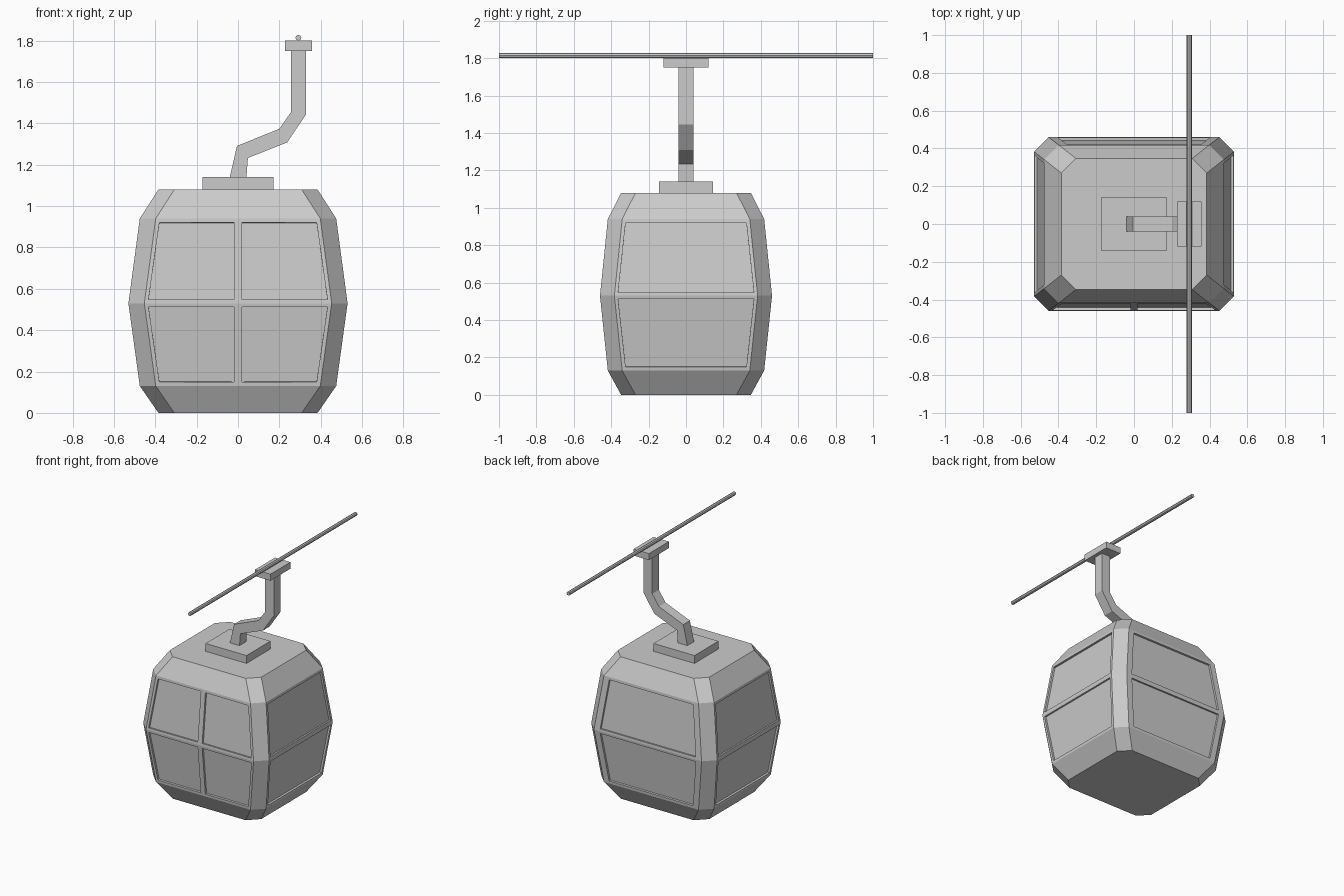
import bpy
import bmesh
from mathutils import Matrix

default_cube = bpy.data.objects.get("Cube")
if default_cube:
    bpy.data.objects.remove(default_cube, do_unlink=True)

GREY = (0.6, 0.6, 0.6, 1.0)
grey = bpy.data.materials.new("light_grey")
grey.use_nodes = True
grey.diffuse_color = GREY
grey.node_tree.nodes["Principled BSDF"].inputs["Base Color"].default_value = GREY


def finish(name, bm):
    """Turn a bmesh into a flat-shaded object."""
    bmesh.ops.recalc_face_normals(bm, faces=bm.faces[:])
    mesh = bpy.data.meshes.new(name)
    bm.to_mesh(mesh)
    bm.free()
    mesh.materials.append(grey)
    obj = bpy.data.objects.new(name, mesh)
    bpy.context.collection.objects.link(obj)
    return obj


def box(name, centre, size):
    bm = bmesh.new()
    matrix = Matrix.Translation(centre) @ Matrix.Diagonal((*size, 1))
    bmesh.ops.create_cube(bm, size=1, matrix=matrix)
    return finish(name, bm)


def chamfered_ring(bm, hx, hy, z, cut=0.077):
    """Rectangle with cut corners; the front edge has a middle point for the mullion."""
    right = [(hx - cut, -hy), (hx, cut - hy), (hx, hy - cut), (hx - cut, hy)]
    left = [(-x, y) for x, y in reversed(right)]
    return [bm.verts.new((x, y, z)) for x, y in [(0, -hy)] + right + left]


# Cabin: stacked chamfered rings, with recessed window panes
bm = bmesh.new()
levels = [(0.385, 0.347, 0), (0.475, 0.418, 0.13), (0.53, 0.46, 0.53),
          (0.475, 0.418, 0.94), (0.385, 0.347, 1.08)]
rings = [chamfered_ring(bm, *level) for level in levels]
bm.faces.new(rings[0][::-1])
bm.faces.new(rings[-1])
windows = []
for row, (low, high) in enumerate(zip(rings, rings[1:])):
    for i in range(len(low)):
        j = (i + 1) % len(low)
        face = bm.faces.new((low[i], low[j], high[j], high[i]))
        face.normal_update()
        n = face.normal
        if row in (1, 2) and max(abs(n.x), abs(n.y)) > 0.9:
            windows.append(face)
bmesh.ops.inset_individual(bm, faces=windows, thickness=0.027, depth=0)
for face in windows:
    if face.normal.y > 0.9:          # back panes are a little narrower
        for v in face.verts:
            v.co.x *= 0.93
bmesh.ops.inset_individual(bm, faces=windows, thickness=0, depth=-0.015)
finish("cabin", bm)

# Roof mount
box("roof_mount", (0, 0, 1.11), (0.345, 0.288, 0.06))

# Hanger arm: cranked profile given thickness along y
left_edge = [(-0.042, 1.13), (-0.005, 1.291), (0.2, 1.374), (0.257, 1.456), (0.257, 1.76)]
right_edge = [(0.04, 1.13), (0.048, 1.233), (0.238, 1.308), (0.33, 1.445), (0.33, 1.76)]
bm = bmesh.new()
sides = [[[bm.verts.new((x, y, z)) for x, z in edge] for edge in (left_edge, right_edge)]
         for y in (-0.04, 0.04)]
(fl, fr), (bl, br) = sides
for a, b in ((fl, fr), (fr, br), (br, bl), (bl, fl)):
    for i in range(len(a) - 1):
        bm.faces.new((a[i], b[i], b[i + 1], a[i + 1]))
for end in (0, -1):
    bm.faces.new((fl[end], fr[end], br[end], bl[end]))
finish("hanger_arm", bm)

# Cable clamp
box("cable_clamp", (0.293, 0, 1.775), (0.13, 0.24, 0.05))

# Cable
bm = bmesh.new()
bmesh.ops.create_cone(bm, cap_ends=True, segments=8, radius1=0.014, radius2=0.014, depth=2,
                      matrix=Matrix.Translation((0.292, 0, 1.814)) @ Matrix.Rotation(1.5707963, 4, "X"))
finish("cable", bm)
